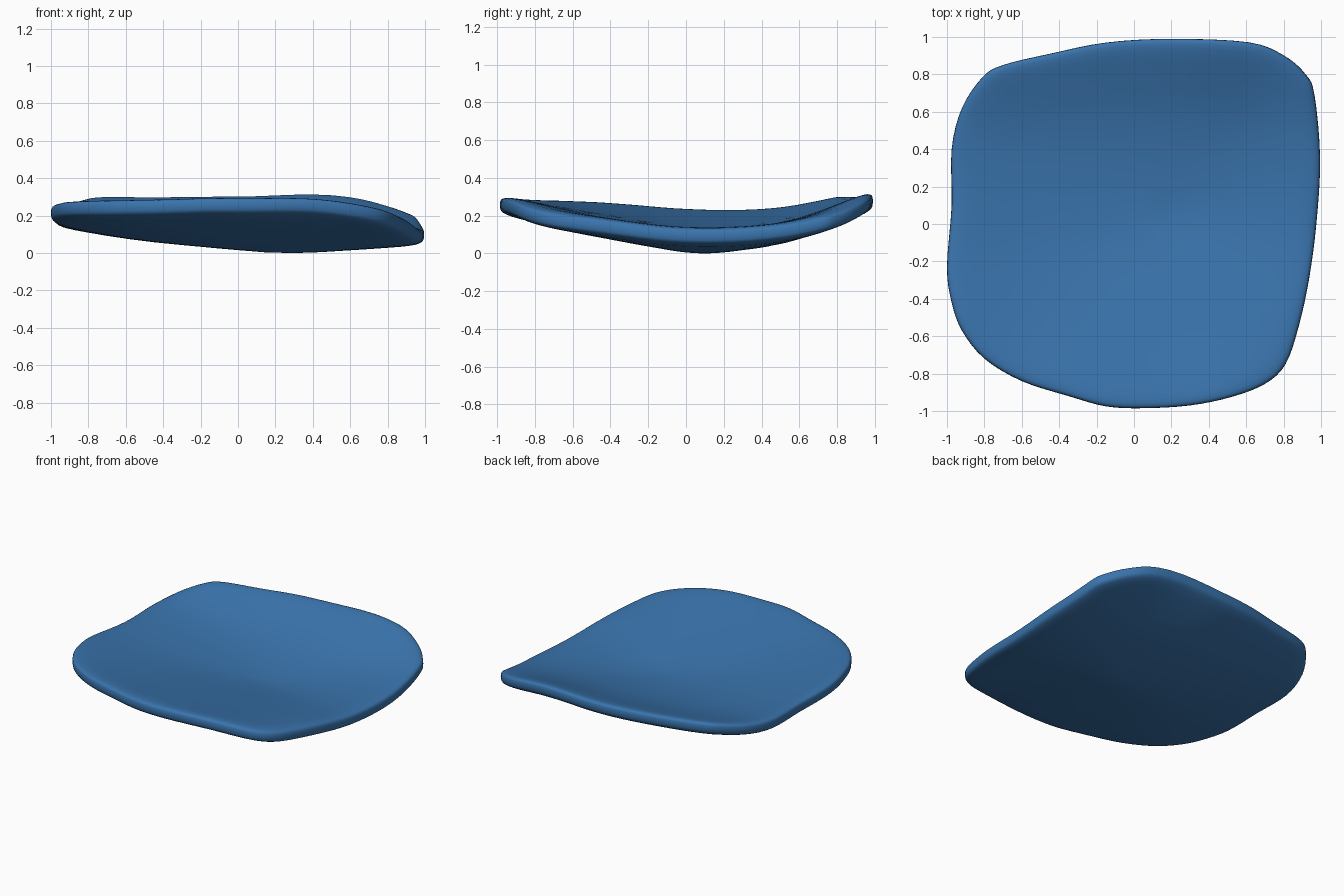
import bpy, bmesh, math

if "Cube" in bpy.data.objects:
    bpy.data.objects.remove(bpy.data.objects["Cube"])

# Outline seen from above, counter-clockwise
OUTLINE = [(.995, .35), (.965, .69), (.918, .8), (.8, .902), (.61, .972), (.2, .99), (-.15, .97),
           (-.45, .91), (-.7, .85), (-.81, .785), (-.92, .62), (-.975, .4), (-.975, .1),
           (-1, -.23), (-.975, -.42), (-.92, -.57), (-.8, -.72), (-.6, -.84), (-.35, -.92),
           (-.15, -.975), (.05, -.985), (.3, -.97), (.52, -.925), (.7, -.855), (.81, -.75),
           (.88, -.55), (.935, -.3), (.975, 0)]

# Mid-surface heights: rows y = -1..1, columns x = -1..1 in steps of 0.5
HEIGHTS = [(.29, .272, .26, .262, .195),
           (.24, .18, .16, .15, .15),
           (.20, .125, .085, .078, .095),
           (.21, .15, .115, .108, .115),
           (.345, .298, .275, .285, .22)]

# Blunt edge: outline scale and half thickness
RINGS = [(.15, .057), (.3, .057), (.45, .057), (.6, .056), (.72, .055), (.82, .053), (.89, .051),
         (.93, .048), (.96, .044), (.98, .038), (.992, .031), (.998, .02)]


def spline(a, b, c, d, t):
    return b + .5 * t * (c - a + t * (2*a - 5*b + 4*c - d + t * (3*(b - c) + d - a)))


def sample(row, u):
    u = max(0, min(4, (u + 1) * 2))
    i = min(3, int(u))
    ext = [2*row[0] - row[1], *row, 2*row[4] - row[3]]
    return spline(*ext[i:i + 4], u - i)


def height(x, y):
    # The hollow deepens slightly right of centre
    dip = .016 * math.exp(-((x - .25) / .3)**2 - ((y - .08) / .2)**2)
    return sample([sample(r, x) for r in HEIGHTS], y) - dip


# Smooth closed outline
rim = []
n = len(OUTLINE)
for i in range(n):
    p = [OUTLINE[(i + k) % n] for k in (-1, 0, 1, 2)]
    for t in (0, .25, .5, .75):
        rim.append([spline(*(q[a] for q in p), t) for a in (0, 1)])

# Curved slab: rings from the top centre, around the edge, to the bottom centre
# (the upper edge is rounded more tightly than the lower one)
bm = bmesh.new()
profile = [(1 - .75 * (1 - s) if s > .8 else s, h) for s, h in RINGS]
profile += [(1, 0)] + [(s, -h) for s, h in reversed(RINGS)]
loops = [[bm.verts.new((x*s, y*s, height(x*s, y*s) + h)) for x, y in rim] for s, h in profile]
top = bm.verts.new((0, 0, height(0, 0) + .057))
bottom = bm.verts.new((0, 0, height(0, 0) - .057))
m = len(rim)
for j in range(m):
    k = (j + 1) % m
    bm.faces.new((top, loops[0][j], loops[0][k]))
    bm.faces.new((bottom, loops[-1][k], loops[-1][j]))
    for a, b in zip(loops, loops[1:]):
        bm.faces.new((a[j], b[j], b[k], a[k]))
bmesh.ops.recalc_face_normals(bm, faces=bm.faces)
low = min(v.co.z for v in bm.verts)
bmesh.ops.translate(bm, verts=bm.verts, vec=(0, 0, -low))

mesh = bpy.data.meshes.new("curved_seat_pad")
bm.to_mesh(mesh)
bm.free()
pad = bpy.data.objects.new("curved_seat_pad", mesh)
bpy.context.collection.objects.link(pad)
for f in mesh.polygons:
    f.use_smooth = True

# Blue finish
blue = bpy.data.materials.new("blue")
blue.diffuse_color = (.042, .175, .42, 1)
blue.use_nodes = True
blue.node_tree.nodes["Principled BSDF"].inputs["Base Color"].default_value = blue.diffuse_color
mesh.materials.append(blue)
